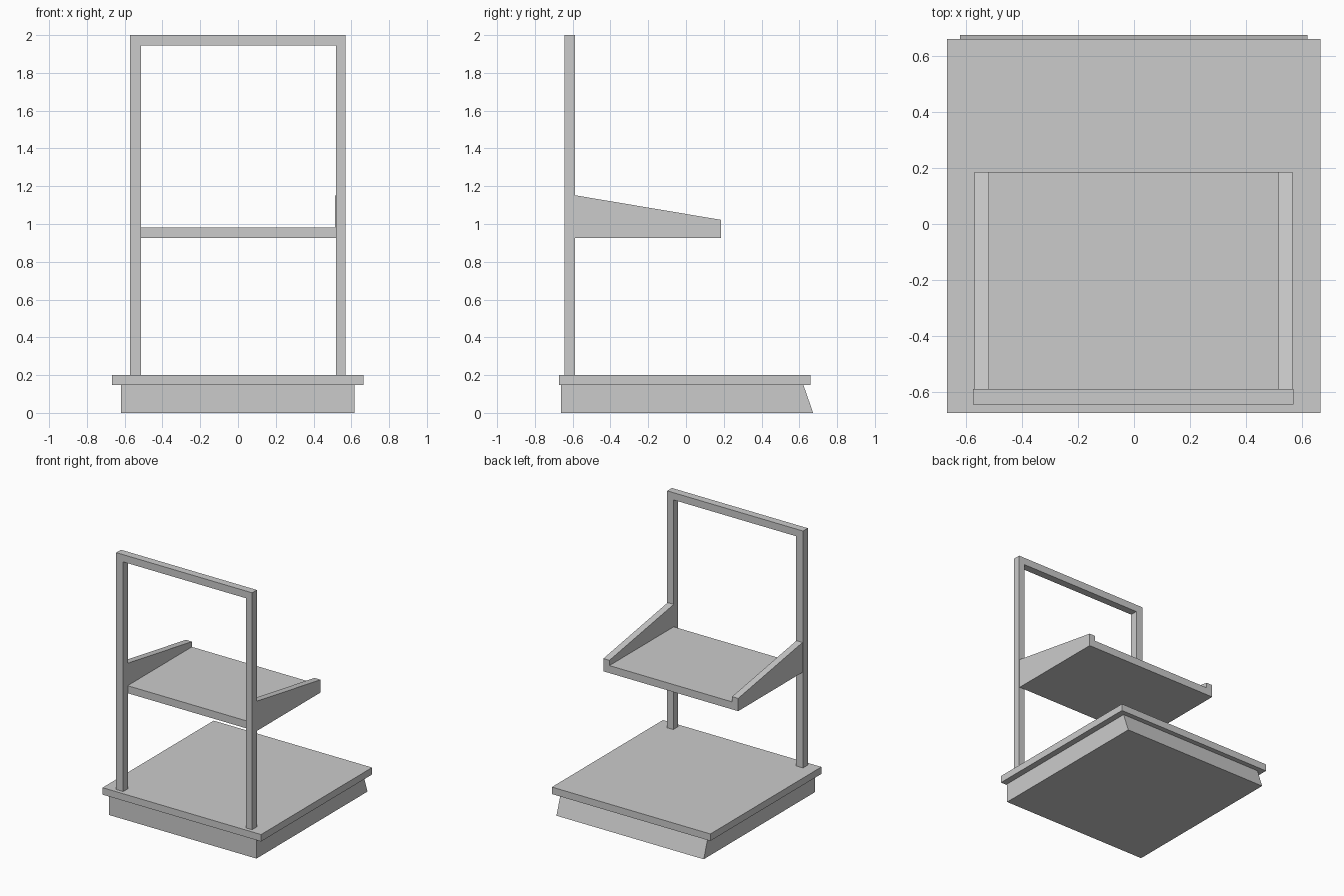
import bpy
import bmesh

if "Cube" in bpy.data.objects:
    bpy.data.objects.remove(bpy.data.objects["Cube"])


def loft(name, start, end):
    """Solid between two matching outlines of 3D points."""
    bm = bmesh.new()
    a = [bm.verts.new(p) for p in start]
    b = [bm.verts.new(p) for p in end]
    bm.faces.new(a)
    bm.faces.new(b[::-1])
    n = len(a)
    for i in range(n):
        j = (i + 1) % n
        bm.faces.new((a[i], b[i], b[j], a[j]))
    bmesh.ops.recalc_face_normals(bm, faces=bm.faces)
    mesh = bpy.data.meshes.new(name)
    bm.to_mesh(mesh)
    bm.free()
    obj = bpy.data.objects.new(name, mesh)
    bpy.context.collection.objects.link(obj)
    return obj


def u_profile(y, outer, inner, z_tip, z_in, z_out):
    """U-shaped outline in the XZ plane: arms end at z_tip, bridge spans z_in..z_out."""
    (ol, o_r), (il, ir) = outer, inner
    return [(ol, y, z_out), (o_r, y, z_out), (o_r, y, z_tip), (ir, y, z_tip),
            (ir, y, z_in), (il, y, z_in), (il, y, z_tip), (ol, y, z_tip)]


def side_profile(x, points):
    return [(x, y, z) for y, z in points]


# Plinth with a raked back face
plinth = [(-0.661, 0), (0.673, 0), (0.622, 0.147), (-0.661, 0.147)]
loft("plinth", side_profile(-0.62, plinth), side_profile(0.618, plinth))

# Overhanging base slab
slab = [(-0.673, 0.147), (0.66, 0.147), (0.66, 0.2), (-0.673, 0.2)]
loft("base_slab", side_profile(-0.667, slab), side_profile(0.665, slab))

# Upright frame: two posts joined by a top bar
frame = ((-0.573, 0.569), (-0.514, 0.518), 0.2, 1.945, 2.0)
loft("upright_frame", u_profile(-0.644, *frame), u_profile(-0.587, *frame))

# Seat with side rails that taper towards the free edge
widths = ((-0.568, 0.565), (-0.517, 0.514))
loft("seat_tray", u_profile(-0.587, *widths, 1.152, 0.982, 0.925),
     u_profile(0.185, *widths, 1.022, 0.982, 0.925))
